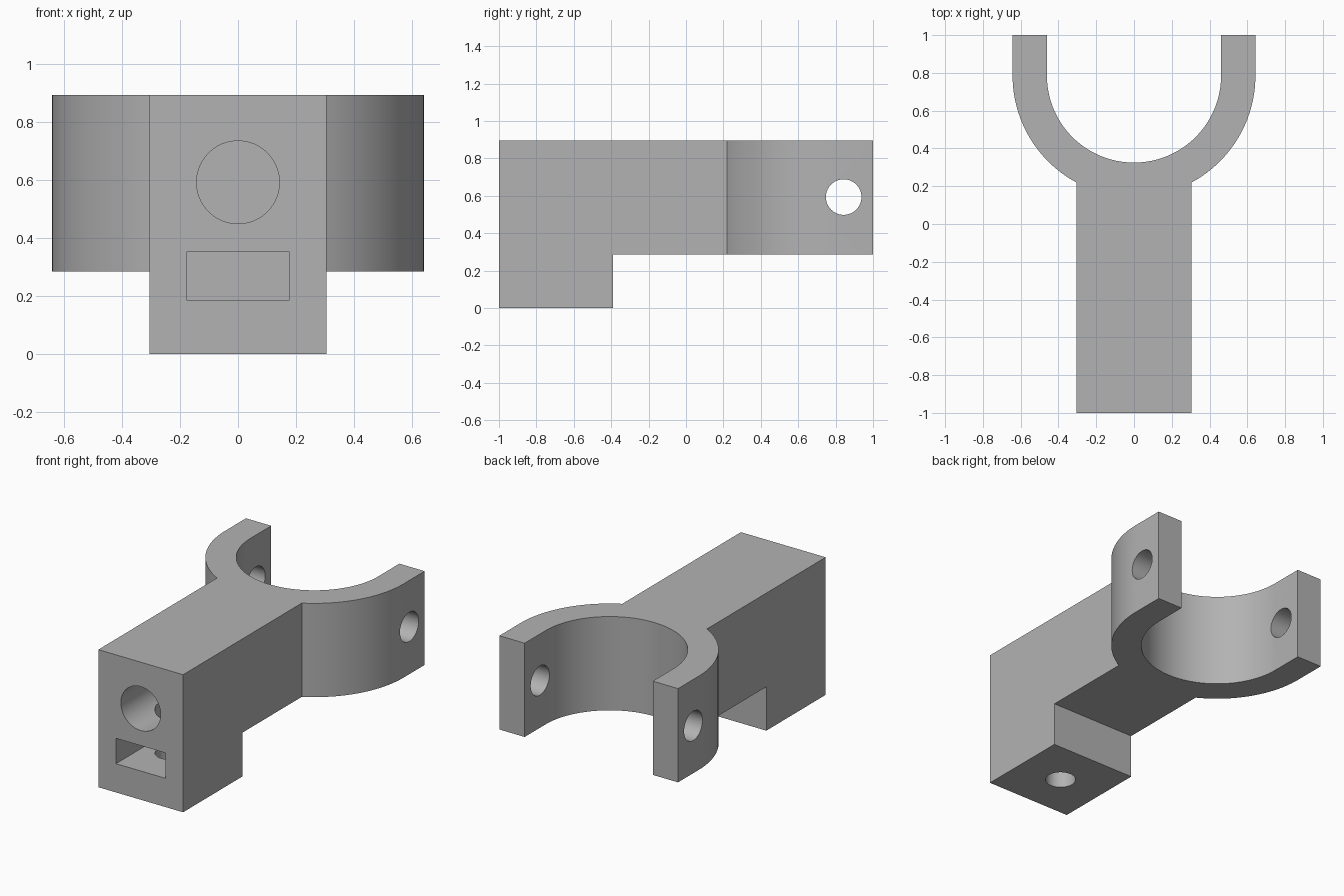
import bpy, bmesh, math
from mathutils import Matrix, Vector

default = bpy.data.objects.get("Cube")
if default:
    bpy.data.objects.remove(default, do_unlink=True)

HALF_W, TOP, STEP = 0.305, 0.895, 0.285      # beam half width, heights
R_OUT, R_IN, FORK_Y = 0.643, 0.461, 0.786    # fork arc
PAD_BACK, BOLT_Y, HOLE_Z = -0.39, -0.695, 0.593

grey = bpy.data.materials.new("plain grey")
grey.use_nodes = True
grey.diffuse_color = (0.45, 0.45, 0.45, 1)
grey.node_tree.nodes["Principled BSDF"].inputs["Base Color"].default_value = (0.45, 0.45, 0.45, 1)


def make_object(name, bm):
    bmesh.ops.recalc_face_normals(bm, faces=bm.faces)
    mesh = bpy.data.meshes.new(name)
    bm.to_mesh(mesh)
    bm.free()
    mesh.materials.append(grey)
    obj = bpy.data.objects.new(name, mesh)
    bpy.context.collection.objects.link(obj)
    return obj


def box(name, low, high):
    low, high = Vector(low), Vector(high)
    bm = bmesh.new()
    matrix = Matrix.Translation((low + high) / 2) @ Matrix.Diagonal((*(high - low), 1))
    bmesh.ops.create_cube(bm, size=1, matrix=matrix)
    return make_object(name, bm)


def rod(name, start, end, radius):
    start, end = Vector(start), Vector(end)
    axis = end - start
    turn = axis.to_track_quat('Z', 'Y').to_matrix().to_4x4()
    bm = bmesh.new()
    bmesh.ops.create_cone(bm, cap_ends=True, segments=64, radius1=radius, radius2=radius,
                          depth=axis.length, matrix=Matrix.Translation((start + end) / 2) @ turn)
    return make_object(name, bm)


def arc(radius, start, end, steps):
    angles = [start + (end - start) * i / steps for i in range(steps + 1)]
    return [(radius * math.cos(a), FORK_Y + radius * math.sin(a)) for a in angles]


# Plan outline: beam, outer fork arcs and inner cradle
join = -math.acos(HALF_W / R_OUT)
right = [(HALF_W, -1)] + arc(R_OUT, join, 0, 24) + [(R_OUT, 1), (R_IN, 1)]
left = [(-x, y) for x, y in reversed(right)]
outline = right + arc(R_IN, 0, -math.pi, 64) + left

bm = bmesh.new()
face = bm.faces.new([bm.verts.new((x, y, 0)) for x, y in outline])
grown = bmesh.ops.extrude_face_region(bm, geom=[face])
bmesh.ops.translate(bm, vec=(0, 0, TOP),
                    verts=[v for v in grown["geom"] if isinstance(v, bmesh.types.BMVert)])
bracket = make_object("fork_bracket", bm)

# Undercut, shaft socket, nut slot, clamp bolt hole and fork pin holes
cutters = [
    box("undercut", (-1, PAD_BACK, -0.5), (1, 1.5, STEP)),
    rod("shaft_socket", (0, -1.2, HOLE_Z), (0, PAD_BACK, HOLE_Z), 0.143),
    box("nut_slot", (-0.178, -1.2, 0.187), (0.178, -0.515, 0.352)),
    rod("bolt_hole", (0, BOLT_Y, -0.2), (0, BOLT_Y, HOLE_Z), 0.091),
    rod("fork_pin_hole", (-1, 0.843, HOLE_Z), (1, 0.843, HOLE_Z), 0.095),
]
bpy.context.view_layer.objects.active = bracket
for cutter in cutters:
    cutter.hide_render = True
    cut = bracket.modifiers.new(cutter.name, 'BOOLEAN')
    cut.operation, cut.solver, cut.object = 'DIFFERENCE', 'EXACT', cutter
    bpy.ops.object.modifier_apply(modifier=cut.name)
    bpy.data.objects.remove(cutter, do_unlink=True)

# Smooth curves with crisp edges
bpy.ops.object.select_all(action='DESELECT')
bracket.select_set(True)
bpy.ops.object.shade_smooth_by_angle(angle=math.radians(25))
